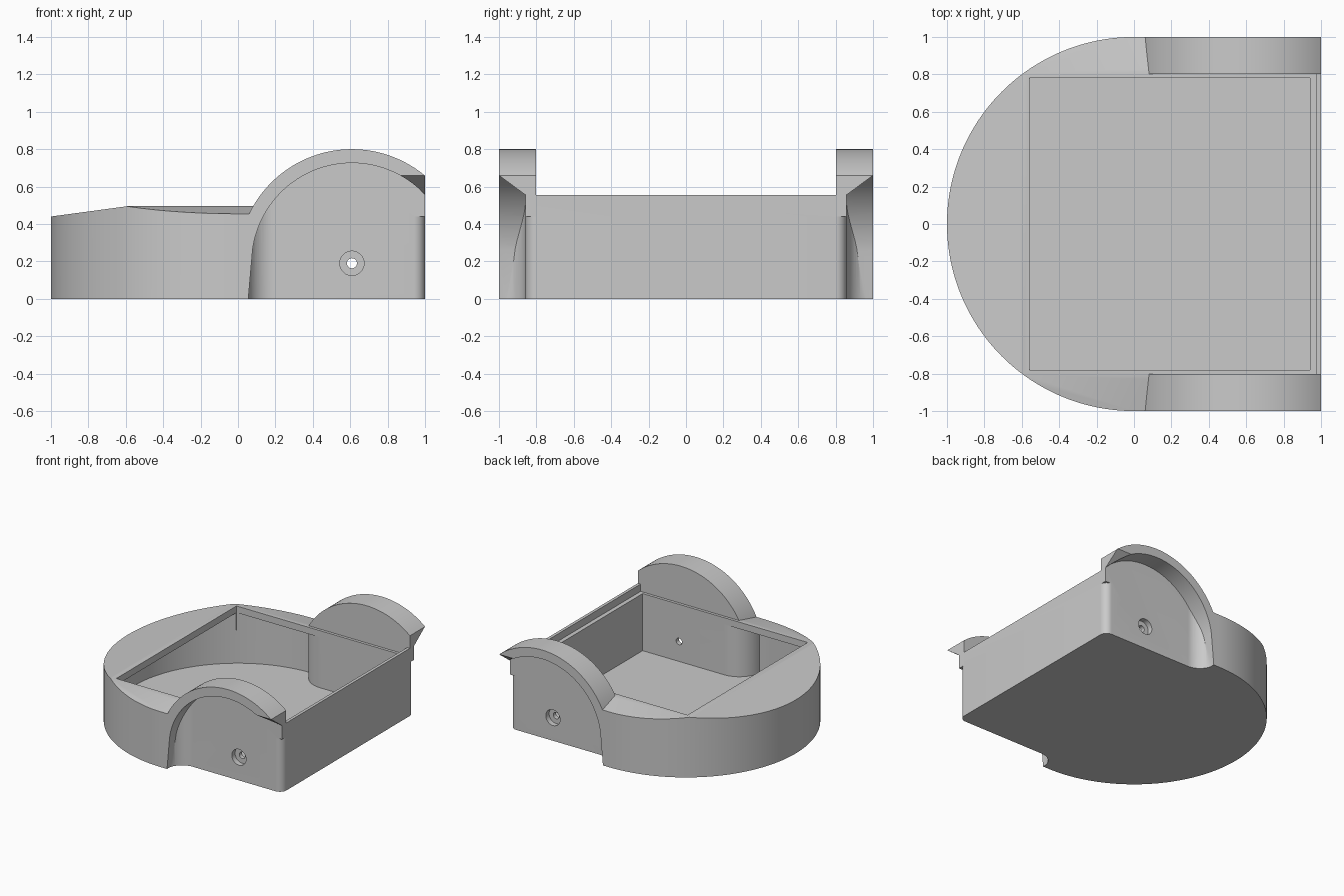
import bpy, bmesh, math

if "Cube" in bpy.data.objects:
    bpy.data.objects.remove(bpy.data.objects["Cube"])

HUB_X, HUB_Z = 0.609, 0.19      # wheel axle position
WALL = 0.858                    # wheel well wall, distance from the centre line
FOLD = 0.803                    # line where the side decks start to slope


def arc(cx, cy, r, a0, a1, n):
    """Points on an arc, angles in degrees."""
    return [(cx + r * math.cos(math.radians(a0 + (a1 - a0) * i / n)),
             cy + r * math.sin(math.radians(a0 + (a1 - a0) * i / n))) for i in range(n + 1)]


def prism(name, pts, axis, a, b):
    """Extrude a 2D profile along an axis from a to b."""
    place = {'x': lambda p, t: (t, p[0], p[1]),
             'y': lambda p, t: (p[0], t, p[1]),
             'z': lambda p, t: (p[0], p[1], t)}[axis]
    bm = bmesh.new()
    lo = [bm.verts.new(place(p, a)) for p in pts]
    hi = [bm.verts.new(place(p, b)) for p in pts]
    bm.faces.new(lo)
    bm.faces.new(hi)
    for i in range(len(pts)):
        j = (i + 1) % len(pts)
        bm.faces.new((lo[i], lo[j], hi[j], hi[i]))
    bmesh.ops.recalc_face_normals(bm, faces=bm.faces)
    mesh = bpy.data.meshes.new(name)
    bm.to_mesh(mesh)
    bm.free()
    ob = bpy.data.objects.new(name, mesh)
    bpy.context.collection.objects.link(ob)
    return ob


def boolean(target, tool, op='DIFFERENCE'):
    """Apply a boolean and discard the tool."""
    mod = target.modifiers.new(op, 'BOOLEAN')
    mod.operation, mod.solver, mod.object = op, 'EXACT', tool
    bpy.context.view_layer.objects.active = target
    bpy.ops.object.modifier_apply(modifier=mod.name)
    bpy.data.objects.remove(tool, do_unlink=True)


def rect(x0, y0, x1, y1):
    return [(x0, y0), (x1, y0), (x1, y1), (x0, y1)]


def flip(pts, s):
    return [(x, y * s) for x, y in pts]


def cut_decks(target, drop):
    """Slope the nose and side decks, lowered by drop; the rear rim stays tall."""
    z = 0.495 - drop
    boolean(target, prism("nose_cut", [(-1.2, z - 0.082), (-0.592, z), (0.975, z),
                                       (0.975, 1), (-1.2, 1)], 'y', -1.2, 1.2))
    for s in (1, -1):
        boolean(target, prism("side_cut", [(s * (FOLD - 0.1), z + 0.0205),
                                           (s * (FOLD + 0.4), z - 0.082),
                                           (s * (FOLD + 0.4), 1.1),
                                           (s * (FOLD - 0.1), 1.1)], 'x', -1.3, 0.975))


# Body: round nose, straight sides
body = prism("chassis_body", arc(0, 0, 1, 90, 270, 96) + [(1, -1), (1, 1)], 'z', 0, 0.555)
cut_decks(body, 0)

for s in (1, -1):
    # Round-topped fender
    fender = prism("fender", [(1, 0.1)] + arc(HUB_X, HUB_Z, 0.61, 50.13, 165, 56)
                   + [(0.1, 0.1)], 'y', s * FOLD, s)
    boolean(body, fender, 'UNION')

    # Wheel well: arch profile limited by a plan with a filleted front corner
    well = prism("well", [(1.2, -0.1), (1.2, 0.3)] + arc(HUB_X, HUB_Z, 0.536, 30, 172, 64)
                 + [(0.055, 0), (0.053, -0.1)], 'y', s * 0.7, s * 1.2)
    plan = [(0.04, 1.3), (0.04, 1.0)] + arc(0.19, WALL + 0.14, 0.14, 180, 270, 16) \
        + [(1.3, WALL), (1.3, 1.3)]
    boolean(well, prism("well_plan", flip(plan, s), 'z', -0.3, 1), 'INTERSECT')
    boolean(body, well)

    # Slanted underside at the rear end of the fender
    boolean(body, prism("fender_slant", [(s * WALL, 0.555), (s * 1.1, 0.734),
                                         (s * 1.1, 0.3), (s * WALL, 0.3)], 'x', 0.8, 1.2))

    # Rounded lower rear corner
    corner = arc(0.94, WALL - 0.06, 0.06, 90, 0, 12) + [(1.1, WALL - 0.06), (1.1, 0.9), (0.94, 0.9)]
    boolean(body, prism("corner_round", flip(corner, s), 'z', -0.1, 0.44))

# Inner cavity: round at the nose, narrowing between the wheel wells, under sloped decks
half = arc(0, 0, 0.957, 180, 90.1, 48) + arc(0.2, 0.98, 0.2, 187.2, 270, 16) + [(0.94, 0.78)]
outline = half + [(x, -y) for x, y in reversed(half[1:])]
cavity = prism("cavity", outline, 'z', 0.026, 0.50)
cut_decks(cavity, 0.055)
boolean(body, cavity)

# Top opening
boolean(body, prism("opening", rect(-0.56, -0.78, 0.94, 0.78), 'z', 0.3, 1))

# Axle holes with counterbores
boolean(body, prism("axle_hole", arc(HUB_X, HUB_Z, 0.027, 0, 345, 23), 'y', -1.2, 1.2))
for s in (1, -1):
    boolean(body, prism("counterbore", arc(HUB_X, HUB_Z, 0.065, 0, 350, 35),
                        'y', s * 0.815, s * 0.95))

# Colour and shading
grey = bpy.data.materials.new("light grey")
grey.diffuse_color = (0.59, 0.59, 0.59, 1)
grey.use_nodes = True
grey.node_tree.nodes["Principled BSDF"].inputs["Base Color"].default_value = grey.diffuse_color
body.data.materials.clear()
body.data.materials.append(grey)
for poly in body.data.polygons:
    poly.material_index = 0
bpy.ops.object.select_all(action='DESELECT')
body.select_set(True)
bpy.context.view_layer.objects.active = body
bpy.ops.object.shade_smooth_by_angle(angle=math.radians(30))
